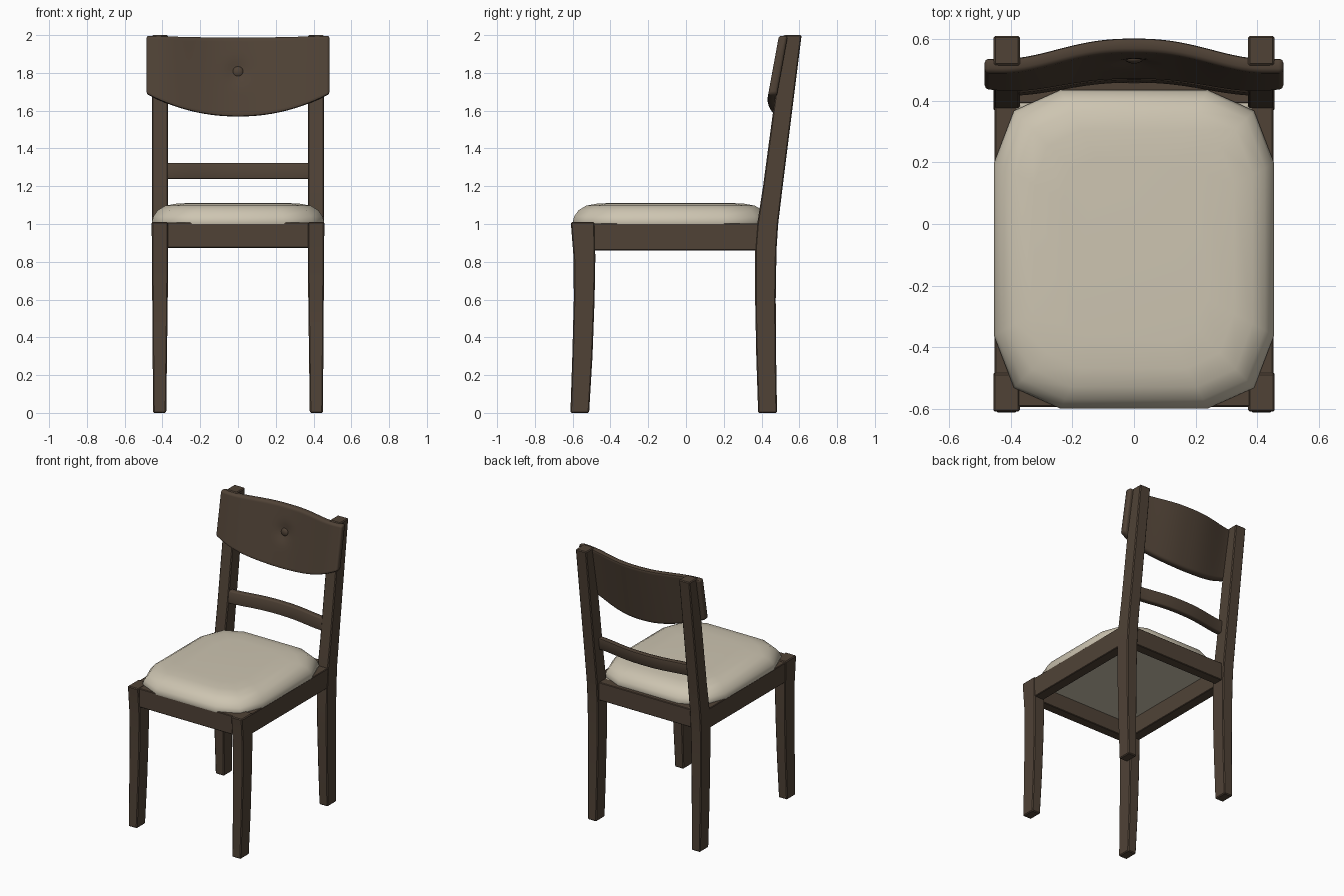
import bpy, bmesh, math

if "Cube" in bpy.data.objects:
    bpy.data.objects.remove(bpy.data.objects["Cube"])


def material(name, col):
    m = bpy.data.materials.new(name)
    m.diffuse_color = (*col, 1)
    m.use_nodes = True
    m.node_tree.nodes["Principled BSDF"].inputs["Base Color"].default_value = m.diffuse_color
    return m


WOOD = material("dark_wood", (0.080, 0.055, 0.037))
FABRIC = material("cream_fabric", (0.61, 0.555, 0.44))


def loft(name, rings, mat, bevel=0.0, segments=1, angle=30):
    """Skin a list of equal-length closed rings and cap both ends."""
    bm = bmesh.new()
    vs = [[bm.verts.new(p) for p in r] for r in rings]
    n = len(vs[0])
    for a, b in zip(vs, vs[1:]):
        for i in range(n):
            j = (i + 1) % n
            bm.faces.new((a[i], a[j], b[j], b[i]))
    bm.faces.new(vs[0])
    bm.faces.new(vs[-1])
    bmesh.ops.recalc_face_normals(bm, faces=bm.faces)
    me = bpy.data.meshes.new(name)
    bm.to_mesh(me)
    bm.free()
    me.materials.append(mat)
    ob = bpy.data.objects.new(name, me)
    bpy.context.collection.objects.link(ob)
    bpy.ops.object.select_all(action="DESELECT")
    ob.select_set(True)
    bpy.context.view_layer.objects.active = ob
    if bevel:
        b = ob.modifiers.new("bevel", "BEVEL")
        b.width, b.segments = bevel, segments
        b.limit_method, b.angle_limit = "ANGLE", math.radians(50)
        bpy.ops.object.modifier_apply(modifier=b.name)
    bpy.ops.object.shade_smooth_by_angle(angle=math.radians(angle))
    return ob


def leg(name, side, sections):
    """Sections: z, front y, back y, inner x, outer x."""
    loft(name, [[(side * xi, y0, z), (side * xo, y0, z), (side * xo, y1, z), (side * xi, y1, z)]
                for z, y0, y1, xi, xo in sections], WOOD, 0.006)


def box(name, x0, x1, y0, y1, z0, z1):
    loft(name, [[(x0, y0, z), (x1, y0, z), (x1, y1, z), (x0, y1, z)] for z in (z0, z1)], WOOD, 0.004)


# Legs and side rails, one per side
front_leg = [(0, -.612, -.513, .38, .449), (.3, -.602, -.495, .376, .452), (.6, -.594, -.484, .372, .454),
             (.82, -.595, -.480, .37, .456), (1.01, -.61, -.484, .37, .457)]
back_leg = [(0, .382, .482, .38, .449), (.3, .372, .477, .376, .452), (.6, .366, .475, .372, .454),
            (.86, .366, .479, .37, .456), (1.0, .377, .488, .37, .456), (1.2, .408, .512, .37, .456),
            (2.0, .515, .612, .37, .456)]
for side, tag in ((-1, "left"), (1, "right")):
    leg("front_leg_" + tag, side, front_leg)
    leg("back_leg_" + tag, side, back_leg)
    xs = sorted((side * .378, side * .453))
    box("side_rail_" + tag, *xs, -.5, .385, .86, 1.003)

# Front and back rails
box("front_rail", -.385, .385, -.594, -.525, .873, 1.008)
box("back_rail", -.385, .385, .39, .462, .873, 1.003)


def curved_board(name, half, y_end, bow, flat_at, z_bot, z_top, tilt, thick, rows, bevel, dimple=False):
    """Upright board bowed backwards, leaning by tilt."""
    rings = []
    for i in range(61):
        x = half * (i / 30 - 1)
        t = min(abs(x) / flat_at, 1) ** 1.2
        bulge = .5 + .5 * math.cos(math.pi * t)
        zb, zt = z_bot(x), z_top(x)
        front, back = [], []
        for k in range(rows + 1):
            z = zb + (zt - zb) * k / rows
            yy = y_end + bow * bulge - (tilt + (.03 * bulge if dimple else 0)) * (z_top(half) - z)
            d = .016 * math.exp(-(x * x + (z - 1.805) ** 2) / .003) if dimple else 0
            front.append((x, yy + d, z))
            back.append((x, yy + thick, z))
        rings.append(front + back[::-1])
    loft(name, rings, WOOD, bevel, 2, 50)


# Backrest panel with dimple, and the lower slat
curved_board("backrest", .485, .492, .068, .43,
             lambda x: 1.569 + .119 * (abs(x) / .485) ** 2.1,
             lambda x: 1.987 + .01 * (x / .485) ** 2, .183, .047, 20, .013, True)
curved_board("back_slat", .385, .427, .042, .40,
             lambda x: 1.237, lambda x: 1.324, .13, .042, 2, .009)

# Button in the middle of the backrest
bpy.ops.mesh.primitive_uv_sphere_add(segments=20, ring_count=12, radius=.029, location=(0, .537, 1.805))
button = bpy.context.object
button.name = "button"
button.scale.y = .55
button.data.materials.append(WOOD)
bpy.ops.object.shade_smooth()

# Seat cushion: clipped-corner outline stacked into a soft pad, with a base set between the rails
quarter = [(.455, .28), (.39, .45), (.24, .517)]
outline = (quarter + [(-x, y) for x, y in quarter[::-1]]
           + [(-x, -y) for x, y in quarter] + [(x, -y) for x, y in quarter[::-1]])
layers = [(.003, 1.0), (0, 1.014), (.007, 1.04), (.03, 1.073), (.07, 1.097), (.13, 1.108), (.22, 1.112)]
loft("seat_cushion", [[(x * (1 - d / .455), y * (1 - d / .517) - .082, z) for x, y in outline]
                      for d, z in layers], FABRIC, 0, 1, 50)
box_z = .985
loft("seat_base", [[(-.385, -.535, z), (.385, -.535, z), (.385, .4, z), (-.385, .4, z)]
                   for z in (box_z, box_z + .017)], FABRIC)
